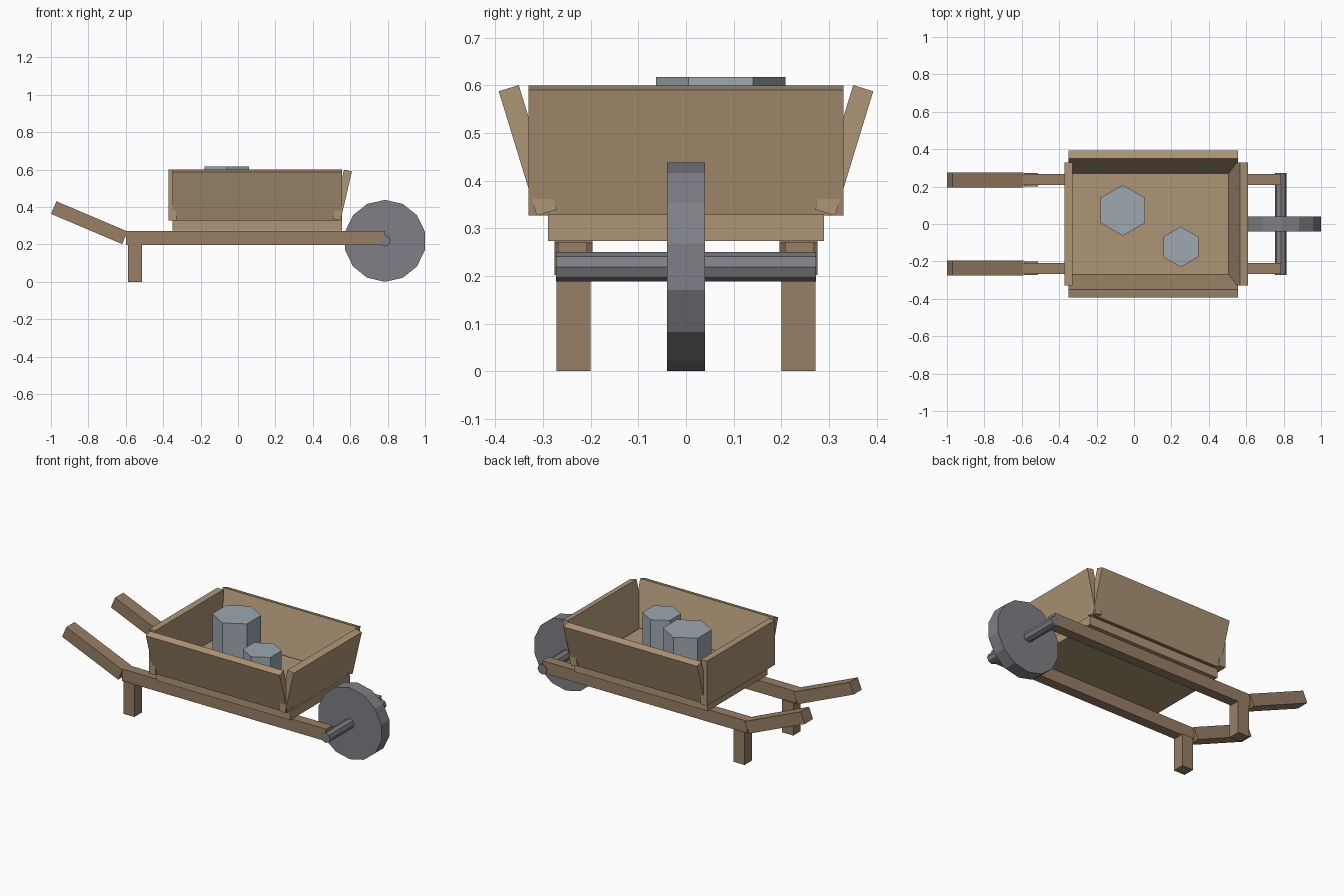
import bpy
from math import pi, radians, sin, cos

if "Cube" in bpy.data.objects:
    bpy.data.objects.remove(bpy.data.objects["Cube"])


def material(name, rgb):
    m = bpy.data.materials.new(name)
    m.diffuse_color = (*rgb, 1)
    m.use_nodes = True
    m.node_tree.nodes["Principled BSDF"].inputs["Base Color"].default_value = m.diffuse_color
    return m


PLANK = material("plank_wood", (0.42, 0.30, 0.18))
FRAME = material("frame_wood", (0.31, 0.21, 0.13))
IRON = material("iron", (0.21, 0.21, 0.24))
STONE = material("pale_grey", (0.34, 0.39, 0.44))


def box(name, centre, size, mat, rot=(0, 0, 0)):
    bpy.ops.mesh.primitive_cube_add(size=1, location=centre, rotation=rot)
    ob = bpy.context.object
    ob.name = name
    ob.scale = size
    ob.data.materials.append(mat)
    bpy.ops.object.transform_apply(location=True, rotation=True, scale=True)
    return ob


def pair(name, centre, size, mat, rot=(0, 0, 0)):
    """Box mirrored across the y = 0 plane."""
    ob = box(name, centre, size, mat, rot)
    mirror = ob.modifiers.new("mirror", 'MIRROR')
    mirror.use_axis = (False, True, False)


def prism(name, sides, radius, depth, centre, mat, rot=(0, 0, 0)):
    bpy.ops.mesh.primitive_cylinder_add(vertices=sides, radius=radius, depth=depth,
                                        location=centre, rotation=rot)
    ob = bpy.context.object
    ob.name = name
    ob.data.materials.append(mat)
    bpy.ops.object.transform_apply(location=True, rotation=True, scale=True)


# frame: rails, legs and raised handles
pair("rail", (0.093, 0.238, 0.234), (1.386, 0.061, 0.074), FRAME)
pair("leg", (-0.55, 0.236, 0.1), (0.075, 0.072, 0.2), FRAME)
pair("handle", (-0.795, 0.236, 0.316), (0.413, 0.08, 0.073), FRAME, (0, radians(23), 0))

# tray: floor, sloping sides, sloping front board, upright back board
box("tray_floor", (0.104, 0, 0.301), (0.906, 0.58, 0.055), PLANK)
pair("side_board", (0.103, 0.332, 0.4635), (0.906, 0.044, 0.273), PLANK, (radians(-17), 0, 0))
box("front_board", (0.5575, 0, 0.4635), (0.043, 0.66, 0.27), PLANK, (0, radians(13), 0))
box("back_board", (-0.351, 0, 0.4635), (0.042, 0.66, 0.273), PLANK)

# wheel and axle
prism("wheel", 14, 0.219, 0.08, (0.786, 0, 0.219), IRON, (pi / 2, 0, 0))
prism("axle", 8, 0.031, 0.545, (0.785, 0, 0.219), IRON, (pi / 2, 0, 0))

# hexagonal load in the tray
prism("large_hex_block", 6, 0.136, 0.29, (-0.06, 0.073, 0.4725), STONE)
prism("small_hex_block", 6, 0.108, 0.23, (0.25, -0.122, 0.4425), STONE)
